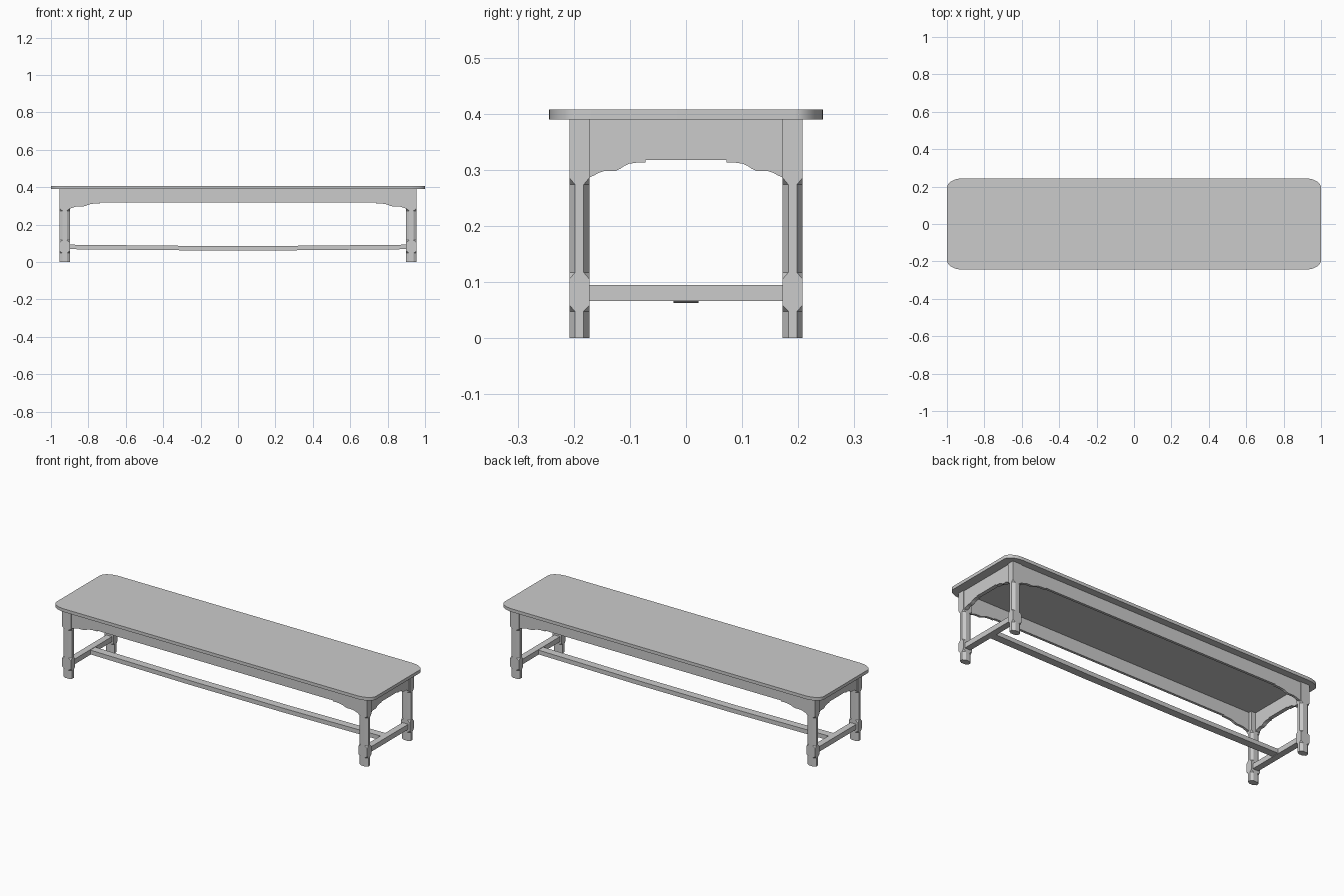
import bpy, bmesh
from math import sin, cos, pi

if "Cube" in bpy.data.objects:
    bpy.data.objects.remove(bpy.data.objects["Cube"])


def finish(name, bm):
    bmesh.ops.recalc_face_normals(bm, faces=bm.faces[:])
    me = bpy.data.meshes.new(name)
    bm.to_mesh(me)
    bm.free()
    ob = bpy.data.objects.new(name, me)
    bpy.context.collection.objects.link(ob)
    return ob


def prism(name, pts, vec):
    """Extrude a closed 3D outline along a vector."""
    bm = bmesh.new()
    face = bm.faces.new([bm.verts.new(p) for p in pts])
    ext = bmesh.ops.extrude_face_region(bm, geom=[face], use_keep_orig=True)
    verts = [v for v in ext["geom"] if isinstance(v, bmesh.types.BMVert)]
    bmesh.ops.translate(bm, verts=verts, vec=vec)
    return finish(name, bm)


# Seat: slab with elliptical rounded corners
HX, HY, RX, RY = 1.0, 0.244, 0.085, 0.05
outline = []
for k, (sx, sy) in enumerate([(1, 1), (-1, 1), (-1, -1), (1, -1)]):
    for i in range(11):
        a = k * pi / 2 + i * pi / 20
        outline.append((sx * (HX - RX) + RX * cos(a), sy * (HY - RY) + RY * sin(a), 0.39))
seat = prism("seat", outline, (0, 0, 0.018))
seat.select_set(True)
bpy.context.view_layer.objects.active = seat
bpy.ops.object.shade_smooth_by_angle()

# Legs: square blocks with stop-chamfered octagonal lengths
LX, LY, WX, WY = 0.927, 0.190, 0.0275, 0.018
RINGS = [(0, .43), (.048, .43), (.059, 1), (.105, 1), (.117, .43),
         (.274, .43), (.286, 1), (.39, 1)]


def leg(name, cx, cy):
    bm = bmesh.new()
    rings = []
    for z, f in RINGS:
        ring = [(1, -f), (1, f), (f, 1), (-f, 1), (-1, f), (-1, -f), (-f, -1), (f, -1)]
        rings.append([bm.verts.new((cx + WX * u, cy + WY * v, z)) for u, v in ring])
    for a, b in zip(rings, rings[1:]):
        for i in range(8):
            j = (i + 1) % 8
            bm.faces.new((a[i], a[j], b[j], b[i]))
    bm.faces.new(rings[0])
    bm.faces.new(rings[-1])
    bmesh.ops.remove_doubles(bm, verts=bm.verts[:], dist=1e-5)
    finish(name, bm)


for sx, side in ((-1, "left"), (1, "right")):
    for sy, end in ((-1, "front"), (1, "back")):
        leg(f"{end}_{side}_leg", sx * LX, sy * LY)

# Aprons: stepped, scalloped lower edge (offset from leg, height)
SCALLOP = [(0, .286), (.009, .290), (.018, .295), (.027, .298), (.047, .298), (.056, .302),
           (.063, .307), (.072, .311), (.086, .313), (.101, .313), (.101, .318)]


def apron_profile(half, stretch):
    left = [(-half + d * stretch, z) for d, z in SCALLOP]
    right = [(-u, z) for u, z in reversed(left)]
    return left + right + [(half, .39), (-half, .39)]


for s, label in ((-1, "front"), (1, "back")):
    prism(label + "_apron", [(u, s * .204, z) for u, z in apron_profile(.90, 1.6)],
          (0, -s * .014, 0))
for s, label in ((-1, "left"), (1, "right")):
    prism(label + "_apron", [(s * .949, u, z) for u, z in apron_profile(.173, 1)],
          (-s * .022, 0, 0))
    # Side stretcher between the two legs of each end
    prism(label + "_stretcher", [(s * .945, y, z) for y, z in
          ((-.173, .066), (.173, .066), (.173, .095), (-.173, .095))], (-s * .036, 0, 0))

# Long stretcher: slightly sagging rail joining the side stretchers
xs = [-.915, -.61, -.30, .30, .61, .915]
low = [.069, .066, .063, .063, .066, .069]
rail = [(x, -.022, z) for x, z in zip(xs, low)]
rail += [(x, -.022, z + .024) for x, z in reversed(list(zip(xs, low)))]
prism("long_stretcher", rail, (0, .044, 0))
